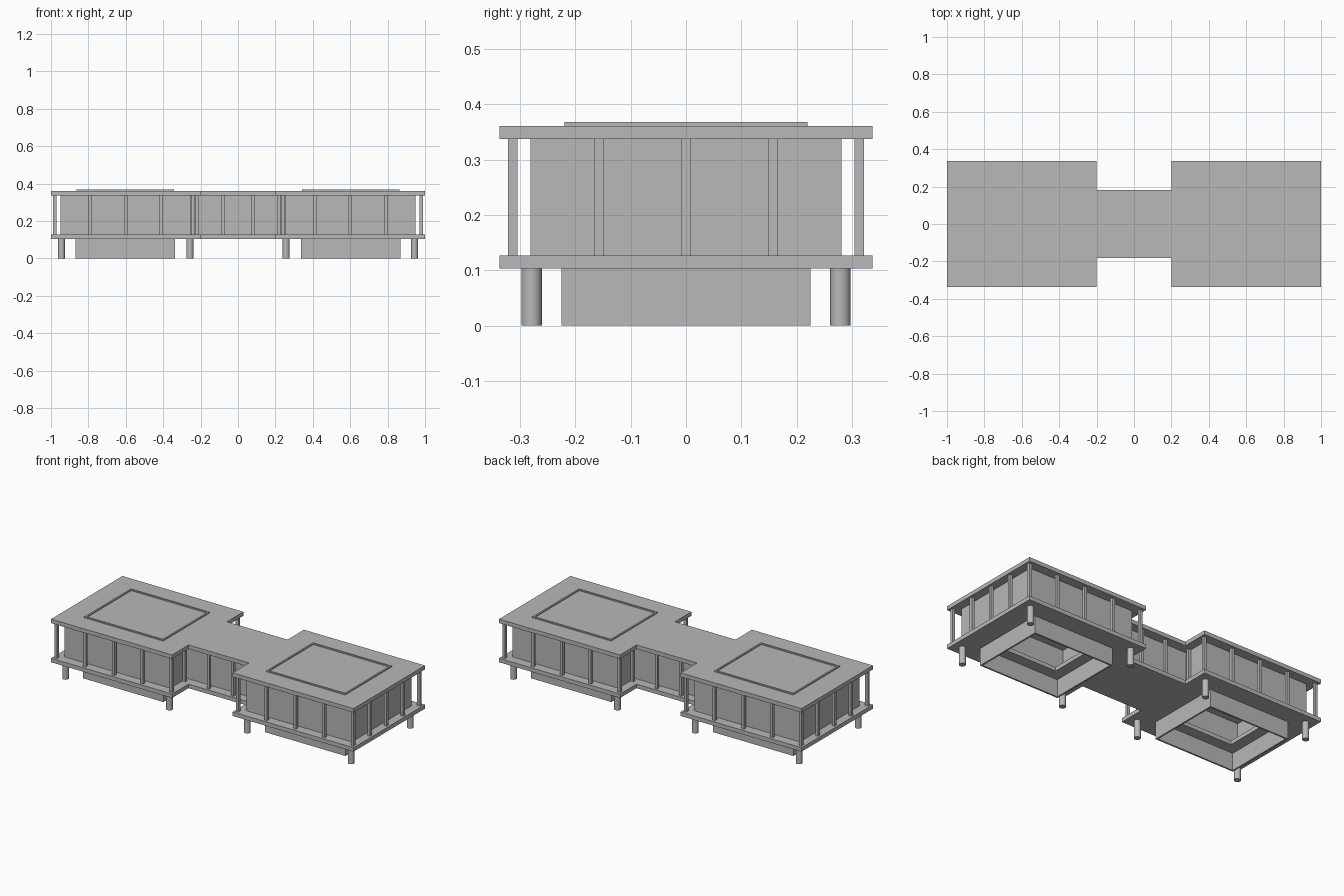
import bpy
import bmesh

cube = bpy.data.objects.get("Cube")
if cube:
    bpy.data.objects.remove(cube)

grey = bpy.data.materials.new("concrete_grey")
grey.use_nodes = True
colour = (0.48, 0.48, 0.48, 1)
grey.diffuse_color = colour
grey.node_tree.nodes["Principled BSDF"].inputs["Base Color"].default_value = colour


def finish(name, bm):
    mesh = bpy.data.meshes.new(name)
    bmesh.ops.recalc_face_normals(bm, faces=bm.faces)
    bm.to_mesh(mesh)
    bm.free()
    mesh.materials.append(grey)
    obj = bpy.data.objects.new(name, mesh)
    bpy.context.collection.objects.link(obj)
    return obj


def prism(name, loops, z0, z1):
    """Raise a flat outline, with optional holes, from z0 to z1."""
    bm = bmesh.new()
    edges = []
    for loop in loops:
        verts = [bm.verts.new((x, y, z0)) for x, y in loop]
        edges += [bm.edges.new((verts[i - 1], verts[i])) for i in range(len(verts))]
    bmesh.ops.triangle_fill(bm, edges=edges, use_beauty=True, use_dissolve=False)
    raised = bmesh.ops.extrude_face_region(bm, geom=bm.faces[:])
    top = [g for g in raised["geom"] if isinstance(g, bmesh.types.BMVert)]
    bmesh.ops.translate(bm, vec=(0, 0, z1 - z0), verts=top)
    bmesh.ops.dissolve_limit(bm, angle_limit=0.01, verts=bm.verts, edges=bm.edges)
    return finish(name, bm)


def rect(cx, hx, hy):
    return [(cx - hx, -hy), (cx + hx, -hy), (cx + hx, hy), (cx - hx, hy)]


def plan(inset_x, inset_y):
    """Two pavilions joined by a narrow link, drawn in from the slab edge."""
    out, inner = 1 - inset_x, 0.2 + inset_x
    deep, neck = 0.337 - inset_y, 0.182 - inset_y
    half = [(inner, -neck), (inner, -deep), (out, -deep),
            (out, deep), (inner, deep), (inner, neck)]
    return half + [(-x, -y) for x, y in half]


FLOOR, DECK, CEILING, ROOF = 0.103, 0.127, 0.337, 0.361
CENTRE = 0.602

# Floor with an opening under each pavilion, roof and outer walls
holes = [rect(s * CENTRE, 0.19, 0.15) for s in (-1, 1)]
prism("floor_slab", [plan(0, 0)] + holes, FLOOR, DECK)
prism("roof_slab", [plan(0, 0)], CEILING, ROOF)
prism("outer_walls", [plan(0.051, 0.056), plan(0.061, 0.066)], DECK, CEILING)

# Plinth walls and roof frames
for side, s in (("right", -1), ("left", 1)):
    prism(side + "_plinth", [rect(s * CENTRE, 0.266, 0.225),
                             rect(s * CENTRE, 0.256, 0.215)], 0, FLOOR)
    prism(side + "_roof_frame", [rect(s * CENTRE, 0.261, 0.22),
                                 rect(s * CENTRE, 0.251, 0.21)], ROOF, ROOF + 0.007)

# Slender posts along the slab edges
spots = set()
for s in (-1, 1):
    for y in (-0.313, 0.313):
        spots |= {(s * (0.22 + 0.19 * i), y) for i in range(5)}
    spots |= {(s * 0.98, 0.157 * j) for j in (-1, 0, 1)}
    spots |= {(s * x, y) for x in (0.08, 0.24) for y in (-0.16, 0.16)}
for i, (x, y) in enumerate(sorted(spots)):
    h = 0.0085
    prism(f"post_{i + 1}", [[(x + a * h, y + b * h) for a, b in
                             ((-1, -1), (1, -1), (1, 1), (-1, 1))]], DECK, CEILING)

# Round legs under each pavilion corner
for x in (-0.944, -0.257, 0.257, 0.944):
    for y in (-0.279, 0.279):
        bm = bmesh.new()
        bmesh.ops.create_cone(bm, cap_ends=True, segments=24, radius1=0.0185,
                              radius2=0.0185, depth=FLOOR)
        bmesh.ops.translate(bm, vec=(x, y, FLOOR / 2), verts=bm.verts)
        leg = finish("leg", bm)
        bpy.ops.object.select_all(action="DESELECT")
        leg.select_set(True)
        bpy.context.view_layer.objects.active = leg
        bpy.ops.object.shade_smooth_by_angle()
